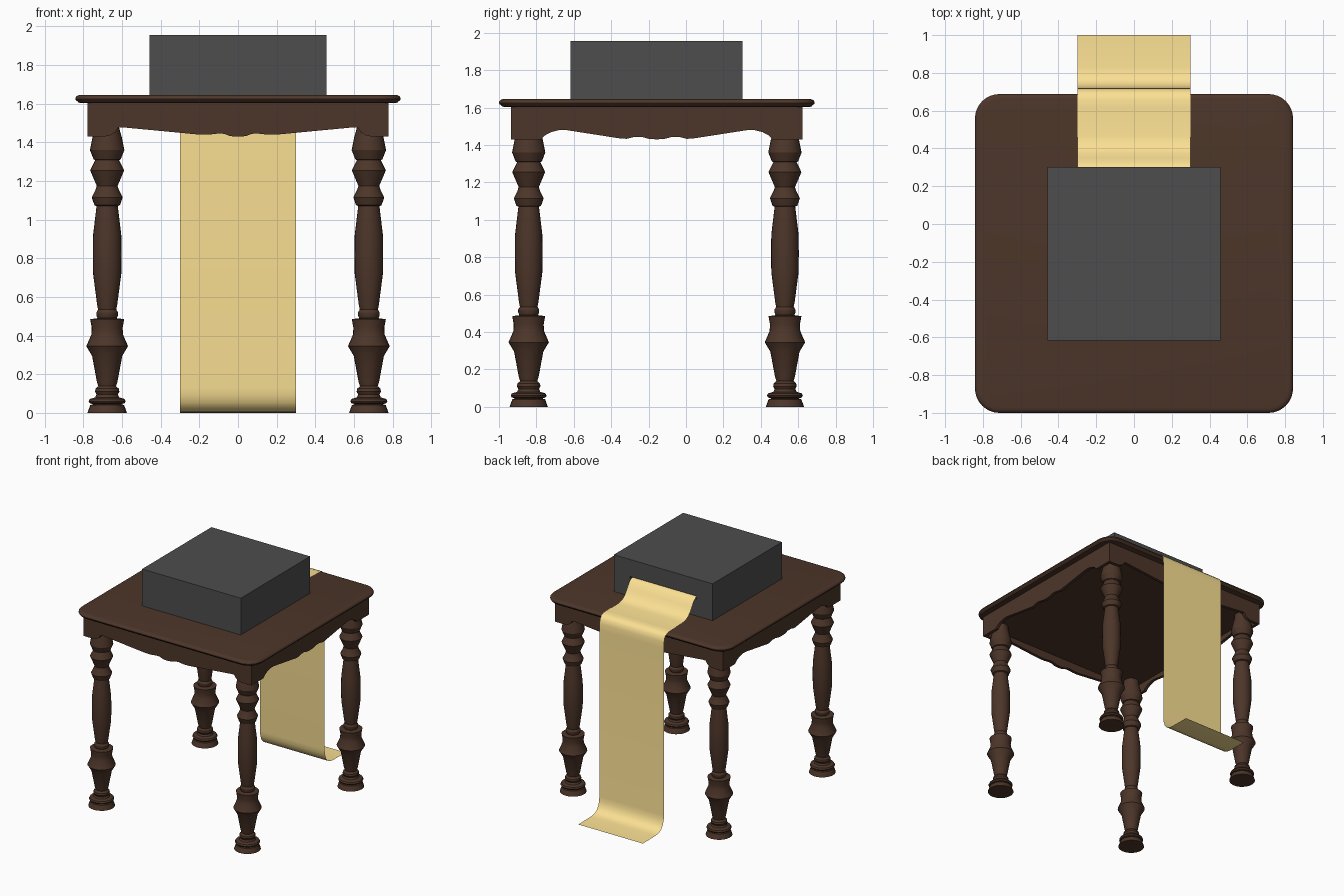
import bpy, bmesh, math
from mathutils import Matrix, Vector

if "Cube" in bpy.data.objects:
    bpy.data.objects.remove(bpy.data.objects["Cube"])

CY = -0.156  # table centre in y


def material(name, rgb):
    m = bpy.data.materials.new(name)
    m.diffuse_color = (*rgb, 1)
    m.use_nodes = True
    m.node_tree.nodes["Principled BSDF"].inputs["Base Color"].default_value = m.diffuse_color
    return m


WOOD = material("dark_wood", (0.073, 0.036, 0.022))
GREY = material("dark_grey", (0.075, 0.075, 0.075))
CLOTH = material("tan_cloth", (0.97, 0.75, 0.295))


def finish(bm, name, mat, angle=None):
    me = bpy.data.meshes.new(name)
    bm.to_mesh(me)
    bm.free()
    ob = bpy.data.objects.new(name, me)
    bpy.context.collection.objects.link(ob)
    if mat:
        me.materials.append(mat)
    if angle:
        bpy.ops.object.select_all(action='DESELECT')
        ob.select_set(True)
        bpy.context.view_layer.objects.active = ob
        bpy.ops.object.shade_smooth_by_angle(angle=math.radians(angle))
    return ob


def loft(rings, name, mat, angle):
    """Skin a stack of closed rings and cap both ends."""
    bm = bmesh.new()
    vs = [[bm.verts.new(p) for p in r] for r in rings]
    n = len(rings[0])
    for a, b in zip(vs, vs[1:]):
        for i in range(n):
            j = (i + 1) % n
            bm.faces.new((a[i], a[j], b[j], b[i]))
    bm.faces.new(vs[0][::-1])
    bm.faces.new(vs[-1])
    return finish(bm, name, mat, angle)


def box(name, lo, hi, mat=None):
    bm = bmesh.new()
    lo, hi = Vector(lo), Vector(hi)
    bmesh.ops.create_cube(bm, size=1, matrix=Matrix.Translation((lo + hi) / 2)
                          @ Matrix.Diagonal((*(hi - lo), 1)))
    return finish(bm, name, mat)


# Tabletop: rounded rectangle with a moulded edge
def rounded_rect(inset, z, hx=0.842, hy=0.844, r=0.13):
    pts = []
    for k, (sx, sy) in enumerate([(1, 1), (-1, 1), (-1, -1), (1, -1)]):
        for s in range(9):
            a = math.pi / 2 * (k + s / 8)
            pts.append((sx * (hx - r) + (r - inset) * math.cos(a),
                        CY + sy * (hy - r) + (r - inset) * math.sin(a), z))
    return pts


edge = [(0.03, 1.603), (0.016, 1.606), (0.010, 1.614), (0.004, 1.617), (0, 1.625),
        (0.002, 1.633), (0.008, 1.640), (0.017, 1.644), (0.028, 1.646)]
loft([rounded_rect(i, z) for i, z in edge], "tabletop", WOOD, 40)

# Apron boards with a scalloped lower edge (half outlines, mirrored)
front_half = [(0.78, 1.43), (0.69, 1.43), (0.66, 1.437), (0.635, 1.452), (0.62, 1.477),
              (0.60, 1.478), (0.20, 1.44), (0.15, 1.44), (0.10, 1.446), (0.07, 1.444),
              (0.04, 1.432), (0, 1.43)]
side_half = [(0.78, 1.43), (0.62, 1.43), (0.60, 1.45), (0.565, 1.469), (0.52, 1.48),
             (0.48, 1.479), (0.19, 1.434), (0.16, 1.433), (0.12, 1.443), (0.08, 1.443),
             (0.04, 1.432), (0, 1.43)]


def apron(name, half, turn):
    low = half + [(-x, z) for x, z in half[-2::-1]]
    bm = bmesh.new()
    top = 1.608
    place = Matrix.Translation((0, CY, 0)) @ Matrix.Rotation(turn, 4, 'Z')
    rows = [[(bm.verts.new(place @ Vector((x, y, z))),
              bm.verts.new(place @ Vector((x, y, top)))) for x, z in low]
            for y in (-0.78, -0.755)]
    for i in range(len(low) - 1):
        (a, b), (c, d) = rows[0][i], rows[0][i + 1]
        (e, f), (g, h) = rows[1][i], rows[1][i + 1]
        for q in ((a, b, d, c), (e, g, h, f), (a, c, g, e), (b, f, h, d)):
            bm.faces.new(q)
    for i in (0, -1):
        (a, b), (e, f) = rows[0][i], rows[1][i]
        bm.faces.new((a, e, f, b))
    bmesh.ops.recalc_face_normals(bm, faces=bm.faces)
    finish(bm, name, WOOD, 30)


for k, (side, half) in enumerate([("front", front_half), ("right", side_half),
                                  ("back", front_half), ("left", side_half)]):
    apron(side + "_apron", half, k * math.pi / 2)

# Solid core closing the frame between the apron boards
box("frame_core", (-0.757, CY - 0.757, 1.51), (0.757, CY + 0.757, 1.607), WOOD)

# Turned legs: (radius, z)
leg = [(0.102, 0), (0.088, 0.04), (0.072, 0.045), (0.09, 0.05), (0.096, 0.06), (0.09, 0.072),
       (0.062, 0.08), (0.055, 0.095), (0.063, 0.11), (0.06, 0.125), (0.046, 0.138),
       (0.053, 0.16), (0.078, 0.295), (0.108, 0.345), (0.082, 0.405), (0.08, 0.44),
       (0.088, 0.485), (0.05, 0.49), (0.056, 0.505), (0.056, 0.52),
       (0.047, 0.535), (0.052, 0.56), (0.073, 0.72), (0.074, 0.82), (0.073, 0.92),
       (0.055, 1.07), (0.066, 1.075), (0.08, 1.115), (0.06, 1.155), (0.054, 1.175),
       (0.088, 1.255), (0.062, 1.308), (0.07, 1.312), (0.089, 1.36), (0.076, 1.425),
       (0.062, 1.475), (0.06, 1.52)]
N = 24
for yn, cy in (("front", CY - 0.685), ("back", CY + 0.685)):
    for xn, cx in (("left", -0.677), ("right", 0.677)):
        rings = [[(cx + r * math.cos(2 * math.pi * i / N),
                   cy + r * math.sin(2 * math.pi * i / N), z) for i in range(N)]
                 for r, z in leg]
        loft(rings, f"{yn}_{xn}_leg", WOOD, 30)

# Box on the table, with a slot in its back for the cloth
body = box("box", (-0.458, -0.617, 1.645), (0.458, 0.302, 1.955), GREY)
cutter = box("slot_cutter", (-0.31, 0.25, 1.785), (0.31, 0.35, 1.812))
cutter.hide_render = True
cutter.hide_set(True)
cut = body.modifiers.new("slot", 'BOOLEAN')
cut.object = cutter
cut.solver = 'EXACT'

# Cloth strip: out of the slot, across the table, over the edge, onto the floor
path = [(0.27, 1.80), (0.30, 1.795), (0.325, 1.775), (0.35, 1.735), (0.375, 1.70),
        (0.40, 1.675), (0.43, 1.66), (0.47, 1.652), (0.62, 1.65), (0.66, 1.648),
        (0.69, 1.638), (0.71, 1.617), (0.718, 1.58), (0.72, 1.53), (0.72, 0.13),
        (0.724, 0.09), (0.737, 0.052), (0.76, 0.023), (0.79, 0.008), (0.83, 0.002), (1.0, 0.0)]
bm = bmesh.new()
rows = [[bm.verts.new((x, y, z)) for x in (-0.3, 0.3)] for y, z in path]
for a, b in zip(rows, rows[1:]):
    bm.faces.new((a[0], a[1], b[1], b[0]))
finish(bm, "cloth_strip", CLOTH, 60)
